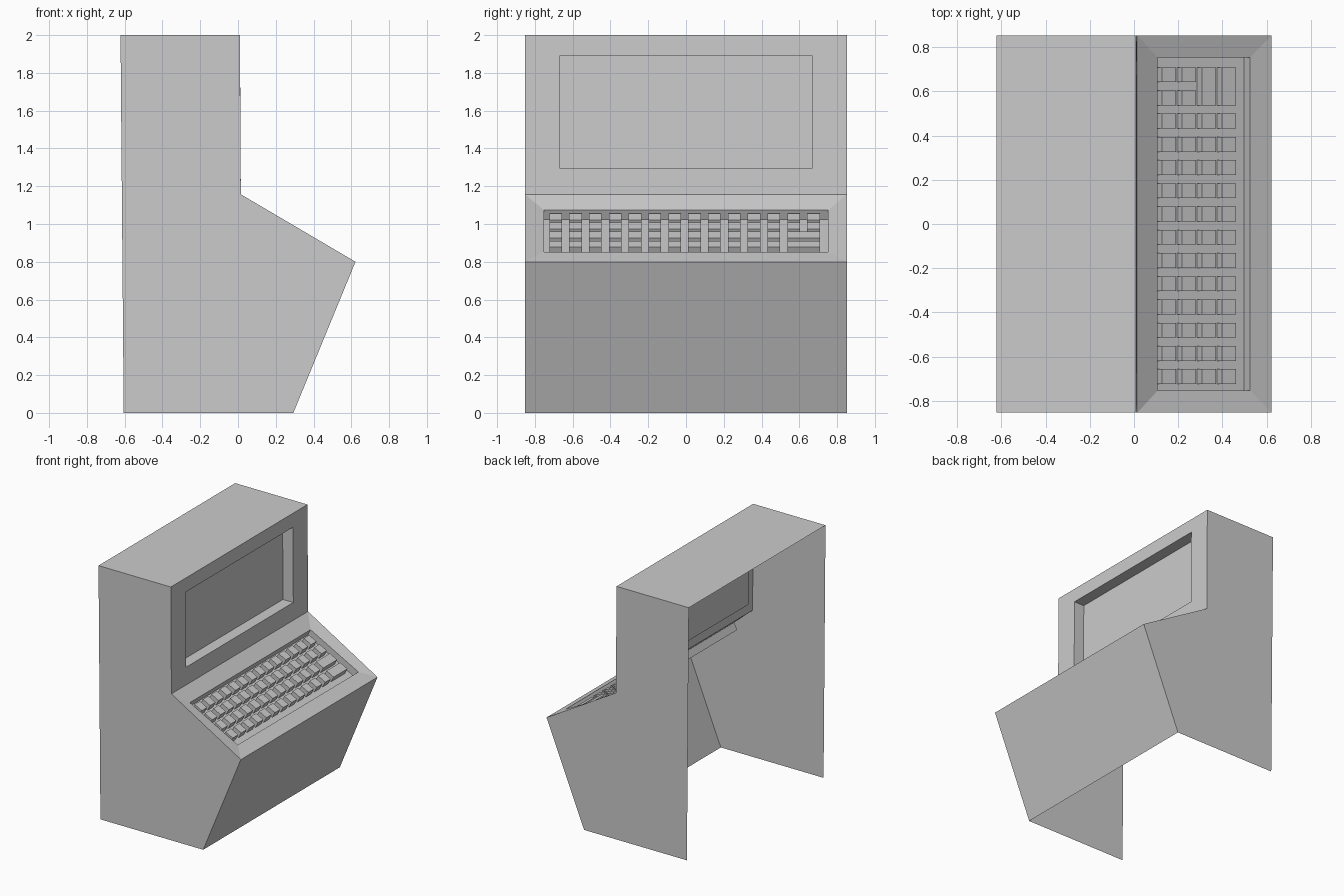
import bpy, bmesh, math
from mathutils import Vector, Matrix

if "Cube" in bpy.data.objects:
    bpy.data.objects.remove(bpy.data.objects["Cube"])

W = 0.853                      # half width of the cabinet
# side profile (x, z), counter-clockwise seen from -y
PROFILE = [(-0.605, 0), (0.293, 0), (0.622, 0.80), (0.015, 1.157), (0.01, 2), (-0.622, 2)]


def finish(bm, name):
    mesh = bpy.data.meshes.new(name)
    bm.to_mesh(mesh)
    bm.free()
    obj = bpy.data.objects.new(name, mesh)
    bpy.context.collection.objects.link(obj)
    return obj


def loop(low, high, half):
    """Rectangle across y between two (x, z) points."""
    return [Vector((p[0], s * half, p[1]))
            for p, s in ((low, -1), (low, 1), (high, 1), (high, -1))]


def recessed_panel(name, loops):
    """Bridge nested rectangles and close the innermost one."""
    bm = bmesh.new()
    rings = [[bm.verts.new(co) for co in l] for l in loops]
    for a, b in zip(rings, rings[1:]):
        for i in range(4):
            j = (i + 1) % 4
            bm.faces.new((a[i], a[j], b[j], b[i]))
    bm.faces.new(rings[-1])
    return finish(bm, name)


# cabinet shell: two sides, top and kick panel; open back and bottom
bm = bmesh.new()
left = [bm.verts.new((x, -W, z)) for x, z in PROFILE]
right = [bm.verts.new((x, W, z)) for x, z in PROFILE]
bm.faces.new(left)
bm.faces.new(right[::-1])
for i, j in ((1, 2), (4, 5)):
    bm.faces.new((left[i], right[i], right[j], left[j]))
finish(bm, "cabinet_shell")

# screen panel with straight recess
screen = loop((0.014, 1.297), (0.011, 1.89), 0.67)
recessed_panel("screen_panel", [
    loop(PROFILE[3], PROFILE[4], W),
    screen,
    [p + Vector((-0.09, 0, 0)) for p in screen]])

# keyboard tray: sloped rim, then a sunken floor
tray_top, tray_low = (0.107, 1.075), (0.525, 0.853)
angle = math.atan2(tray_top[1] - tray_low[1], tray_low[0] - tray_top[0])
down = Vector((math.cos(angle), 0, -math.sin(angle)))
normal = Vector((math.sin(angle), 0, math.cos(angle)))
DEPTH = 0.058
rim = loop(tray_low, tray_top, 0.753)
recessed_panel("keyboard_tray", [
    loop(PROFILE[2], PROFILE[3], W), rim, [p - normal * DEPTH for p in rim]])

# keys: 4 rows of 14, the last two columns merged in the lower rows
KEY_LEN, KEY_WID, KEY_H, PITCH = 0.071, 0.067, 0.050, 0.105
ROW_PITCH = 0.1022
first = Vector((0.127, 0, 1.055)) + down * KEY_LEN / 2 - normal * KEY_H / 2
turn = Matrix.Rotation(angle, 4, 'Y')


def add_key(bm, row, y, width):
    pos = first + down * ROW_PITCH * row + Vector((0, y, 0))
    size = Matrix.Diagonal((KEY_LEN, width, KEY_H, 1))
    bmesh.ops.create_cube(bm, size=1, matrix=Matrix.Translation(pos) @ turn @ size)


bm = bmesh.new()
for row in range(4):
    for col in range(14 if row < 2 else 12):
        add_key(bm, row, -0.69 + PITCH * col, KEY_WID)
    if row >= 2:
        add_key(bm, row, -0.69 + PITCH * 12.5, KEY_WID + PITCH)
finish(bm, "keys")
